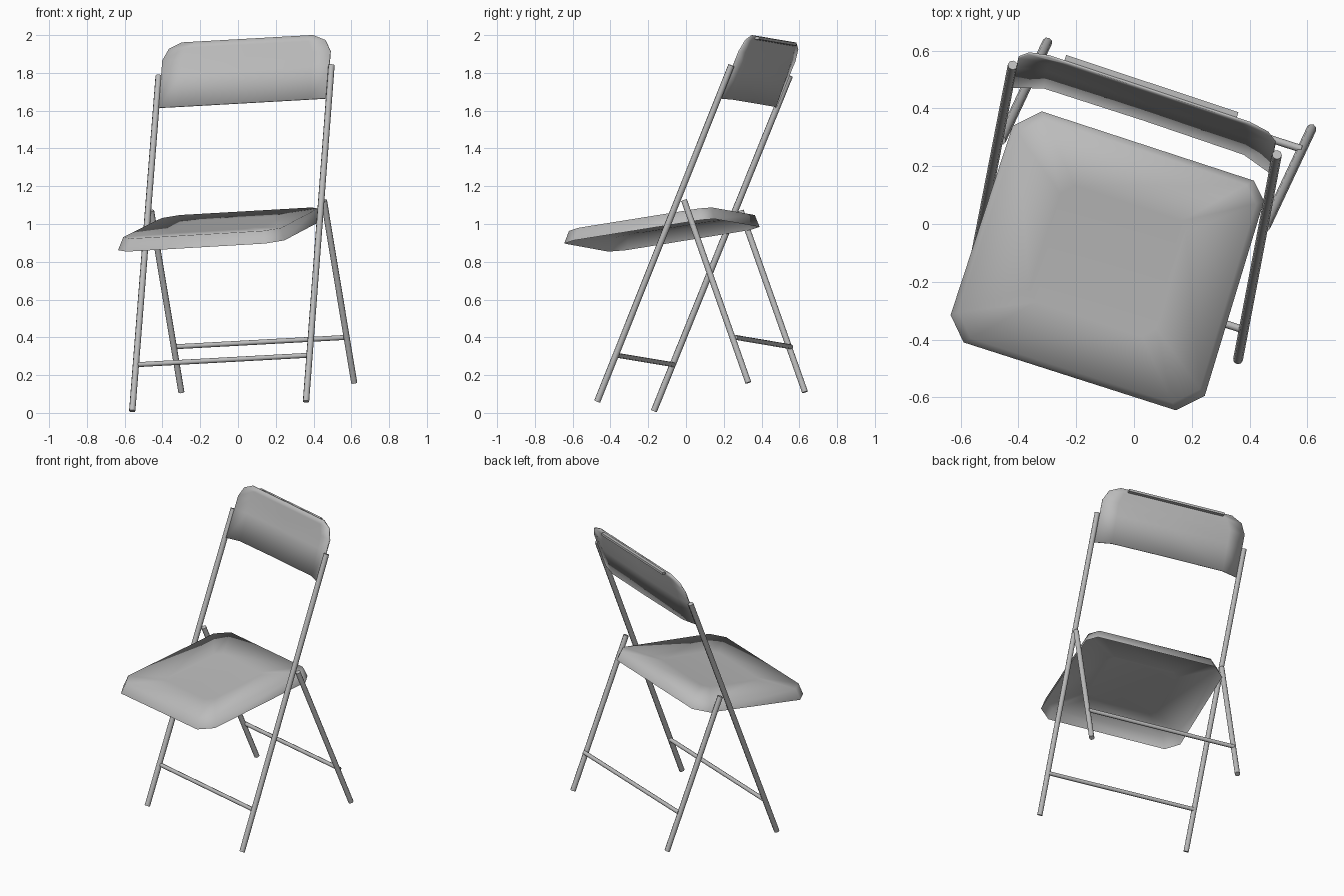
import bpy, bmesh, math
from mathutils import Vector

cube = bpy.data.objects.get("Cube")
if cube:
    bpy.data.objects.remove(cube, do_unlink=True)

# One painted-metal colour
metal = bpy.data.materials.new("grey_metal")
metal.use_nodes = True
GREY = (0.5, 0.5, 0.5, 1)
metal.diffuse_color = GREY
metal.node_tree.nodes["Principled BSDF"].inputs["Base Color"].default_value = GREY


def finish(name, bm, angle):
    mesh = bpy.data.meshes.new(name)
    bm.to_mesh(mesh)
    bm.free()
    mesh.materials.append(metal)
    ob = bpy.data.objects.new(name, mesh)
    bpy.context.collection.objects.link(ob)
    bpy.ops.object.select_all(action="DESELECT")
    ob.select_set(True)
    bpy.context.view_layer.objects.active = ob
    bpy.ops.object.shade_smooth_by_angle(angle=math.radians(angle))
    return ob


def tube(name, a, b, radius):
    a, b = Vector(a), Vector(b)
    bm = bmesh.new()
    bmesh.ops.create_cone(bm, cap_ends=True, segments=8, radius1=radius,
                          radius2=radius, depth=(b - a).length)
    mat = (b - a).to_track_quat("Z", "Y").to_matrix().to_4x4()
    mat.translation = (a + b) / 2
    bm.transform(mat)
    return finish(name, bm, 50)


# The chair stands turned and tilted: across runs leg to leg, rise follows the front legs
ACROSS = Vector((0.89, -0.295, 0.05))
RISE = Vector((0.079, 0.407, 1))
BACK = Vector((0.3, 0.95, 0))

# Frame: long front legs, short rear legs and their crossbars
tube("front_leg_right", (-0.56, -0.17, 0.01), (-0.42, 0.55, 1.785), 0.017)
tube("front_leg_left", (0.36, -0.47, 0.06), (0.495, 0.24, 1.84), 0.017)
tube("rear_leg_right", (-0.30, 0.63, 0.11), (-0.46, 0.29, 1.07), 0.017)
tube("rear_leg_left", (0.615, 0.33, 0.16), (0.455, -0.01, 1.125), 0.017)
tube("front_crossbar", (-0.54, -0.065, 0.255), (0.375, -0.365, 0.305), 0.013)
tube("rear_crossbar", (-0.335, 0.555, 0.35), (0.58, 0.26, 0.40), 0.013)

# Seat: a pressed octagonal pan with a flared skirt, open underneath
RIM = [(-0.32, 0.39), (-0.42, 0.34), (-0.635, -0.315), (-0.59, -0.41),
       (0.145, -0.645), (0.245, -0.595), (0.45, 0.08), (0.415, 0.15)]
CENTRE = Vector((-0.09, -0.13))


def seat_ring(bm, scale, lift):
    ring = []
    for p in RIM:
        q = CENTRE + (Vector(p) - CENTRE) * scale
        z = 0.946 + 0.1 * q.x + 0.13 * q.y + lift
        ring.append(bm.verts.new((q.x, q.y, z)))
    return ring


bm = bmesh.new()
rings = [seat_ring(bm, s, h) for s, h in ((1, 0.02), (0.95, 0.085), (0.5, 0.075))]
for outer, inner in zip(rings, rings[1:]):
    for i in range(len(RIM)):
        j = (i + 1) % len(RIM)
        bm.faces.new((outer[i], outer[j], inner[j], inner[i]))
bm.faces.new(rings[-1])
bmesh.ops.recalc_face_normals(bm, faces=bm.faces)
finish("seat", bm, 89)

# Backrest: bowed sheet with bent wings and rounded upper corners
ROWS = [(0, 0, 0.032), (0.17, 0, 0.022), (0.25, 0, 0.012), (0.31, 0.035, 0.004), (0.34, 0.11, 0)]
COLS = [(0, 0), (0.11, 1), (0.5, 1.1), (0.89, 1), (1, 0)]
corner = Vector((-0.42, 0.475, 1.615))
bm = bmesh.new()
grid = []
for height, inset, bulge in ROWS:
    grid.append([bm.verts.new(corner + RISE * height + BACK * bulge * bow
                              + ACROSS * (inset + t * (1 - 2 * inset)))
                 for t, bow in COLS])
for lower, upper in zip(grid, grid[1:]):
    for i in range(len(COLS) - 1):
        bm.faces.new((lower[i], lower[i + 1], upper[i + 1], upper[i]))
panel = finish("backrest", bm, 60)
solid = panel.modifiers.new("thickness", "SOLIDIFY")
solid.thickness = 0.008
solid.offset = 0

# Rolled lip behind the top edge of the backrest
bm = bmesh.new()
start = corner + RISE * 0.335 + ACROSS * 0.17
verts = []
for along in (0, 0.67):
    for back in (0, 0.025):
        for drop in (0, -0.015):
            verts.append(bm.verts.new(start + ACROSS * along + BACK * back
                                      + Vector((0, 0, drop))))
bmesh.ops.convex_hull(bm, input=verts)
finish("backrest_lip", bm, 30)
